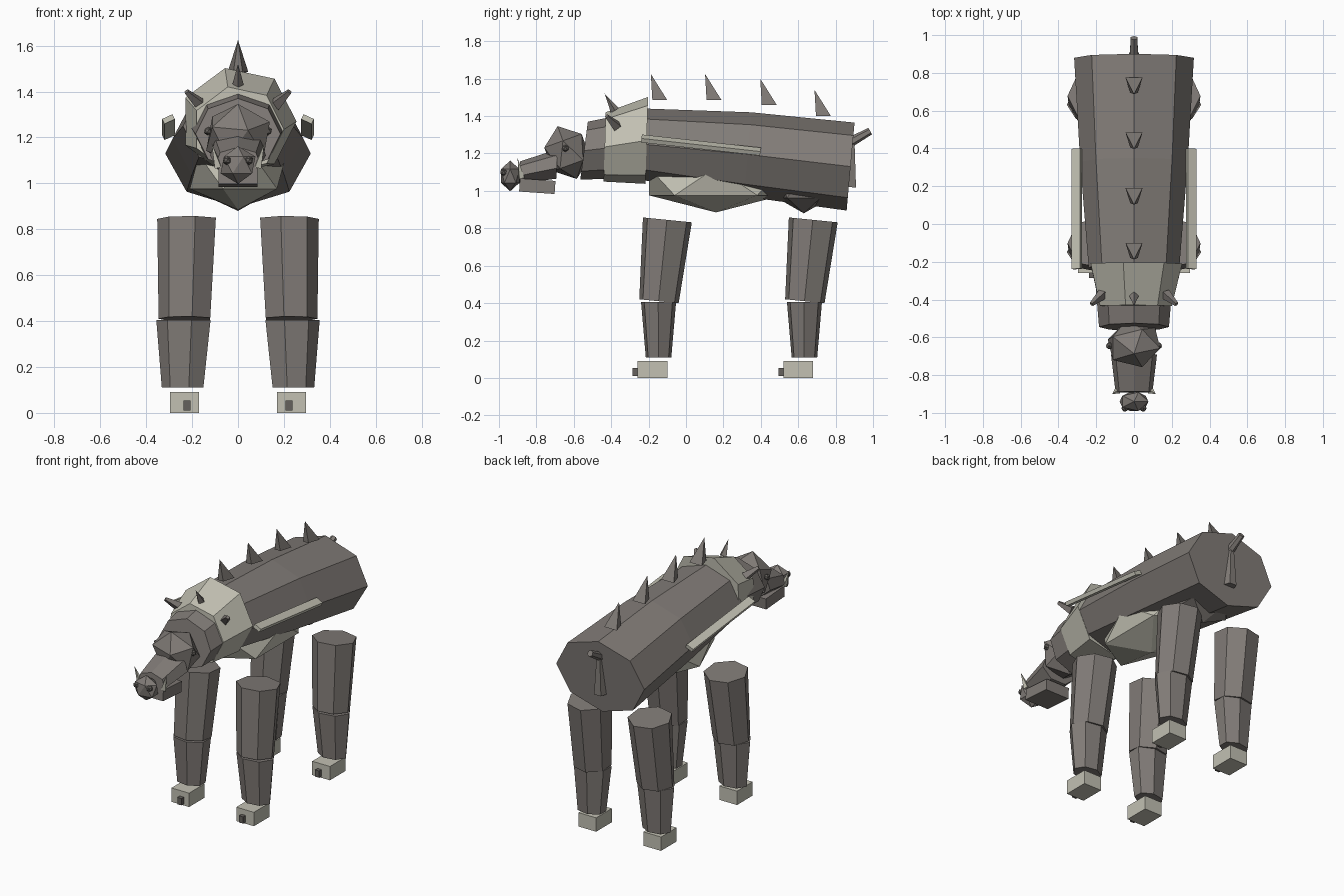
import bpy, bmesh, math
from mathutils import Vector, Matrix

old = bpy.data.objects.get("Cube")
if old:
    bpy.data.objects.remove(old, do_unlink=True)


def material(name, rgb):
    m = bpy.data.materials.new(name)
    m.use_nodes = True
    m.diffuse_color = (*rgb, 1)
    m.node_tree.nodes["Principled BSDF"].inputs["Base Color"].default_value = (*rgb, 1)
    return m


HIDE = material("grey brown hide", (0.22, 0.20, 0.185))
BONE = material("pale bone", (0.54, 0.53, 0.45))
DARK = material("dark grey", (0.13, 0.12, 0.11))


def finish(name, bm, mat):
    bmesh.ops.recalc_face_normals(bm, faces=bm.faces)
    mesh = bpy.data.meshes.new(name)
    bm.to_mesh(mesh)
    bm.free()
    mesh.materials.append(mat)
    ob = bpy.data.objects.new(name, mesh)
    bpy.context.collection.objects.link(ob)
    return ob


def loft(name, mat, sides, rings, along="y", phase=0.0, slant=0.0):
    """Faceted tube; each ring is (y, z, half width, half depth) around x = 0 or given x."""
    bm = bmesh.new()
    loops = []
    for x, y, z, a, b in rings:
        loop = []
        for i in range(sides):
            t = math.radians(phase) + math.tau * i / sides
            u, v = a * math.cos(t), b * math.sin(t)
            if along == "y":
                co = (x + u, y + slant * v, z + v)
            else:
                co = (x + u, y + v, z + slant * v)
            loop.append(bm.verts.new(co))
        loops.append(loop)
    for lo, hi in zip(loops, loops[1:]):
        for i in range(sides):
            j = (i + 1) % sides
            bm.faces.new((lo[i], lo[j], hi[j], hi[i]))
    bm.faces.new(loops[0])
    bm.faces.new(loops[-1])
    return finish(name, bm, mat)


def spike(name, mat, base, tip, r, sides=4, r2=0.0):
    base, tip = Vector(base), Vector(tip)
    d = tip - base
    rot = d.to_track_quat("Z", "Y").to_matrix().to_4x4()
    bm = bmesh.new()
    bmesh.ops.create_cone(bm, cap_ends=True, segments=sides, radius1=r, radius2=r2,
                          depth=d.length,
                          matrix=Matrix.Translation((base + tip) / 2) @ rot)
    return finish(name, bm, mat)


def gem(name, mat, loc, size, tilt=0.0):
    bm = bmesh.new()
    m = (Matrix.Translation(loc) @ Matrix.Rotation(math.radians(tilt), 4, "X")
         @ Matrix.Diagonal((*size, 1)))
    bmesh.ops.create_icosphere(bm, subdivisions=1, radius=1, matrix=m)
    return finish(name, bm, mat)


def box(name, mat, loc, size, tilt=0.0, roll=0.0):
    bm = bmesh.new()
    m = (Matrix.Translation(loc) @ Matrix.Rotation(math.radians(tilt), 4, "X")
         @ Matrix.Rotation(math.radians(roll), 4, "Y") @ Matrix.Diagonal((*size, 1)))
    bmesh.ops.create_cube(bm, size=1, matrix=m)
    return finish(name, bm, mat)


# Trunk, belly and haunch
loft("body", HIDE, 8, [(0, -0.23, 1.25, 0.24, 0.19),
                       (0, 0.33, 1.195, 0.285, 0.225),
                       (0, 0.88, 1.13, 0.317, 0.235)], slant=0.09)
gem("belly", BONE, (0, 0.16, 1.05), (0.235, 0.42, 0.165))
gem("haunch", HIDE, (0, 0.63, 1.03), (0.2, 0.17, 0.15))

# Neck and armoured collar
loft("neck", HIDE, 8, [(0, -0.545, 1.215, 0.185, 0.155),
                       (0, -0.25, 1.25, 0.21, 0.18)], slant=0.13)
loft("collar", BONE, 7, [(0, -0.435, 1.235, 0.2, 0.19),
                         (0, -0.21, 1.27, 0.255, 0.238)], slant=0.03)
spike("collar_horn", HIDE, (0, -0.38, 1.43), (0, -0.435, 1.52), 0.025)

# Head
gem("skull", HIDE, (0, -0.635, 1.205), (0.155, 0.125, 0.15), 20)
loft("snout", HIDE, 7, [(0, -0.89, 1.095, 0.1, 0.063),
                        (0, -0.69, 1.14, 0.125, 0.083)], phase=90, slant=0.05)
box("jaw", HIDE, (0, -0.795, 1.025), (0.17, 0.19, 0.07), -4)
gem("nose", HIDE, (0, -0.94, 1.08), (0.085, 0.058, 0.082))

# Tail
spike("tail_stub", HIDE, (0, 0.86, 1.25), (0, 0.985, 1.32), 0.028, 6, 0.02)
spike("tail", HIDE, (0, 0.885, 1.26), (0, 0.875, 1.02), 0.02, 5, 0.042)

# Row of spines along the back
for i, (y, z) in enumerate([(-0.14, 1.485), (0.15, 1.485), (0.445, 1.46), (0.735, 1.4)]):
    bm = bmesh.new()
    base = [bm.verts.new((x, y + dy, z)) for x, dy in [(-0.045, 0.04), (0.045, 0.04),
                                                      (0.02, -0.04), (-0.02, -0.04)]]
    tip = bm.verts.new((0, y - 0.048, z + 0.14))
    bm.faces.new(base)
    for a, b in zip(base, base[1:] + base[:1]):
        bm.faces.new((a, b, tip))
    finish(f"back_spine_{i + 1}", bm, HIDE)

# Paired parts
for s, side in ((1, "left"), (-1, "right")):
    box(f"{side}_flank_plank", BONE, (s * 0.303, 0.08, 1.245), (0.05, 0.64, 0.024), -6.3, s * 25)
    gem(f"{side}_eye", DARK, (s * 0.13, -0.645, 1.228), (0.02, 0.02, 0.02))
    gem(f"{side}_nostril", DARK, (s * 0.048, -0.975, 1.1), (0.02, 0.02, 0.02))
    spike(f"{side}_ear", HIDE, (s * 0.165, -0.37, 1.345), (s * 0.225, -0.425, 1.4), 0.03, 4, 0.012)
    spike(f"{side}_tusk", BONE, (s * 0.085, -0.88, 1.07), (s * 0.115, -0.9, 1.175), 0.02)

    for y, end in ((0, "front"), (0.78, "back")):
        name = f"{end}_{side}"
        ph = 90 + s * 12
        loft(f"{name}_upper_leg", HIDE, 7, [(s * 0.228, y - 0.145, 0.41, 0.118, 0.108),
                                            (s * 0.218, y - 0.1, 0.845, 0.134, 0.134)],
             along="z", phase=ph, slant=-0.1)
        loft(f"{name}_lower_leg", HIDE, 7, [(s * 0.237, y - 0.147, 0.11, 0.095, 0.07),
                                            (s * 0.232, y - 0.147, 0.405, 0.124, 0.096)],
             along="z", phase=ph)
        box(f"{name}_foot", BONE, (s * 0.233, y - 0.18, 0.045), (0.127, 0.16, 0.09))
        box(f"{name}_claw", DARK, (s * 0.222, y - 0.272, 0.032), (0.03, 0.026, 0.044))
